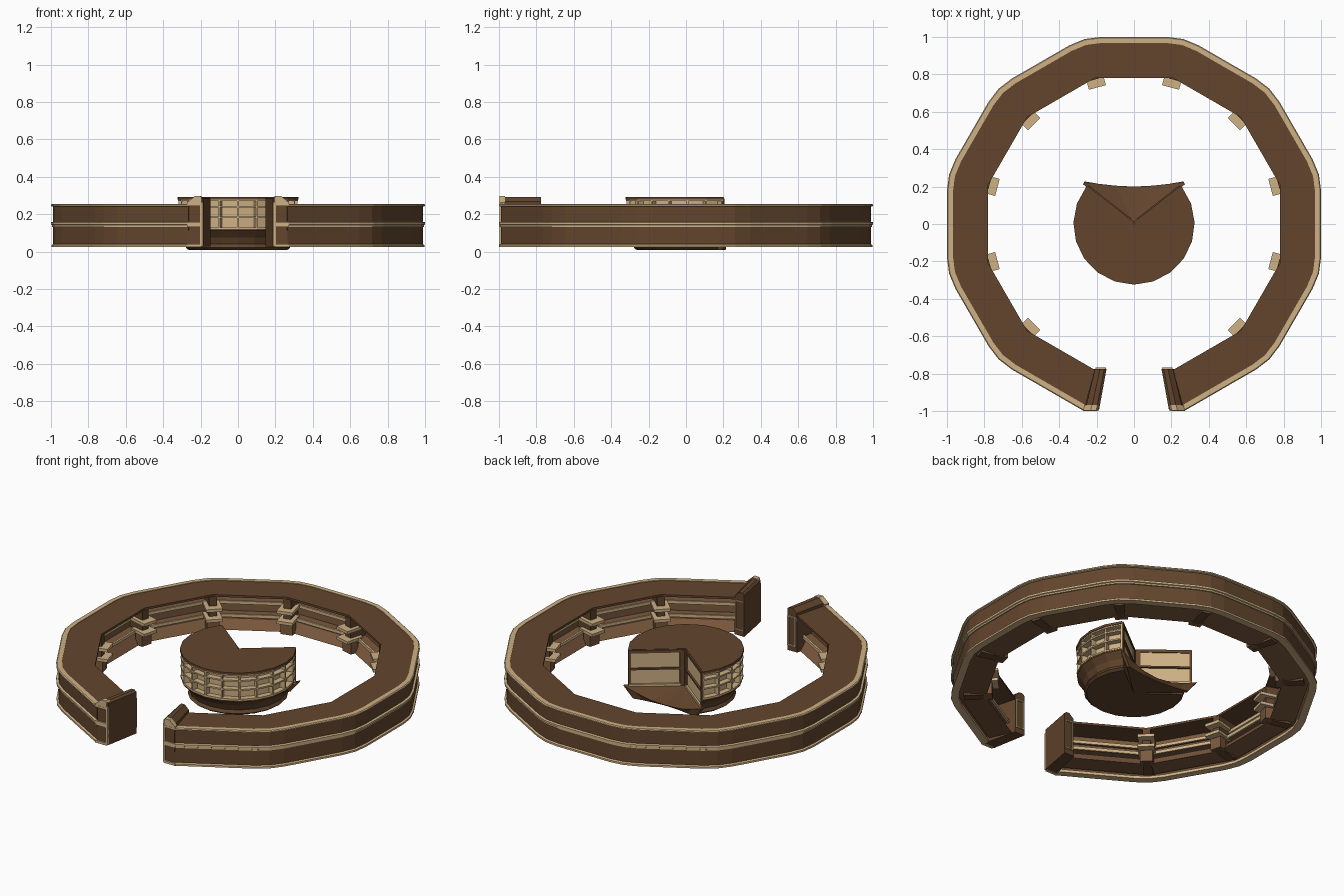
import bpy, bmesh
from math import sin, cos, radians, hypot
from mathutils import Vector

if "Cube" in bpy.data.objects:
    bpy.data.objects.remove(bpy.data.objects["Cube"])


def material(name, col):
    m = bpy.data.materials.new(name)
    m.diffuse_color = (*col, 1)
    m.use_nodes = True
    m.node_tree.nodes["Principled BSDF"].inputs["Base Color"].default_value = m.diffuse_color
    return m


BROWN = material("brown_wood", (0.125, 0.06, 0.026))
MID = material("mid_wood", (0.20, 0.10, 0.048))
TAN = material("pale_wood", (0.62, 0.44, 0.235))


def loft(name, rings, mat, mirror=False):
    """Solid through a row of matching closed cross-sections."""
    bm = bmesh.new()
    rows = [[bm.verts.new(p) for p in ring] for ring in rings]
    n = len(rows[0])
    for a, b in zip(rows, rows[1:]):
        for i in range(n):
            j = (i + 1) % n
            bm.faces.new((a[i], a[j], b[j], b[i]))
    bm.faces.new(rows[0])
    bm.faces.new(rows[-1])
    bmesh.ops.remove_doubles(bm, verts=bm.verts, dist=1e-5)
    bmesh.ops.triangulate(bm, faces=[f for f in bm.faces if len(f.verts) > 4])
    bmesh.ops.recalc_face_normals(bm, faces=bm.faces)
    me = bpy.data.meshes.new(name)
    bm.to_mesh(me)
    bm.free()
    me.materials.append(mat)
    ob = bpy.data.objects.new(name, me)
    bpy.context.collection.objects.link(ob)
    if mirror:
        ob.modifiers.new("mirror", 'MIRROR')
    return ob


def polar(r, deg, z):
    return (r * cos(radians(deg)), r * sin(radians(deg)), z)


# Dodecagon path open at the front, for an apothem of 1
CORNERS = [Vector(polar(1 / cos(radians(15)), -75 + 30 * k, 0)) for k in range(12)]
ROUNDED = [CORNERS[0]]
for p, c, q in zip(CORNERS, CORNERS[1:], CORNERS[2:]):
    a = c + (p - c).normalized() * 0.09
    b = c + (q - c).normalized() * 0.09
    ROUNDED += [a, (a + b) / 4 + c / 2, b]
ROUNDED.append(CORNERS[-1])


def ring(name, section, mat, path=ROUNDED):
    loft(name, [[(v.x * r, v.y * r, z) for r, z in section] for v in path], mat)


def rect(r0, r1, z0, z1):
    return [(r0, z0), (r1, z0), (r1, z1), (r0, z1)]


# Ring counter: outer wall, trims and top
ring("outer_wall", rect(0.965, 0.988, 0.03, 0.247), BROWN)
ring("top_trim", [(0.968, 0.243), (0.99, 0.241), (1, 0.244), (1, 0.251), (0.995, 0.256), (0.968, 0.256)], TAN)
ring("middle_trim", [(0.98, 0.131), (0.994, 0.133), (0.994, 0.142), (1, 0.145), (1, 0.157), (0.98, 0.163)], TAN)
ring("bottom_trim", [(0.955, 0.025), (0.998, 0.025), (0.998, 0.036), (0.985, 0.042), (0.955, 0.042)], TAN)
N = len(ROUNDED)
# Counter top: straight inner edge, rounded outer edge
OUT3 = [CORNERS[0]] * 3 + ROUNDED[1:-1] + [CORNERS[-1]] * 3
IN3 = [c for c in CORNERS for _ in range(3)]
for i in (0, 1):
    OUT3, IN3 = OUT3[1:-1], IN3[1:-1]
loft("counter_top", [[(i.x * 0.78, i.y * 0.78, 0.24), (o.x * 0.97, o.y * 0.97, 0.243),
                      (o.x * 0.97, o.y * 0.97, 0.253), (i.x * 0.78, i.y * 0.78, 0.253)]
                     for i, o in zip(IN3, OUT3)], BROWN)

# Stepped shelving inside the ring
ring("plinth", [(0.80, 0.03), (0.95, 0.05), (0.95, 0.085), (0.84, 0.085)], MID, CORNERS)
ring("shelf_back_low", rect(0.88, 0.95, 0.08, 0.165), MID, CORNERS)
ring("shelf_back_high", rect(0.925, 0.95, 0.16, 0.245), MID, CORNERS)
for nm, r, z in (("low_shelf", 0.83, 0.105), ("high_shelf", 0.87, 0.168)):
    ring(nm, rect(r, 0.95, z, z + 0.008), MID, CORNERS)
    ring(nm + "_edge", rect(r - 0.012, r, z - 0.005, z + 0.014), TAN, CORNERS)


# Posts at the ten inner corners, with pale corner shelves
def corner_block(name, ang, r0, r1, w, z0, z1, mat):
    t, s = radians(ang), []
    for r, k in ((r0, -w), (r0, w), (r1, w * 0.75 + 0.012), (r1, -w * 0.75 - 0.012)):
        s.append((r * cos(t) - k * sin(t), r * sin(t) + k * cos(t)))
    loft(name, [[(x, y, z) for x, y in s] for z in (z0, z1)], mat)


for k in range(10):
    a = -45 + 30 * k
    corner_block("post", a, 0.80, 0.95, 0.022, 0.03, 0.243, BROWN)
    corner_block("post_foot", a, 0.79, 0.84, 0.035, 0.03, 0.1, MID)
    for z in (0.105, 0.168):
        corner_block("corner_shelf", a, 0.756, 0.87, 0.047, z, z + 0.018, TAN)


# End panels either side of the entrance
def end_panel(name, y0, y1, section, mat):
    def row(y):
        f = (-y - 0.775) / 0.22
        return [(0.147 + 0.04 * f + s * (1 + 0.2 * f), y, z) for s, z in section]
    loft(name, [row(y0), row(y1)], mat, True)


PANEL = [(0, 0.028), (0, 0.283), (0.012, 0.293), (0.035, 0.293), (0.062, 0.268), (0.066, 0.028)]
end_panel("end_panel", -0.775, -0.99, PANEL, BROWN)
end_panel("end_cap_trim", -0.968, -0.998, [(0.006, 0.25), (0.006, 0.287), (0.012, 0.297), (0.037, 0.297), (0.07, 0.262), (0.07, 0.25)], TAN)
end_panel("end_front_edge", -0.985, -0.998, rect(0, 0.012, 0.03, 0.262), TAN)
for z0, z1 in ((0.243, 0.256), (0.133, 0.16), (0.025, 0.04)):
    end_panel("end_front_band", -0.98, -0.999, rect(0.006, 0.07, z0, z1), TAN)
# Pale frame on the inner face of each end panel
for sec in (rect(0.004, 0.012, 0.06, 0.24), rect(0.052, 0.06, 0.06, 0.24),
            rect(0.004, 0.06, 0.235, 0.243), rect(0.004, 0.06, 0.06, 0.068)):
    end_panel("end_frame", -0.768, -0.78, sec, TAN)

# Centre stand: round body with a wedge cut out at the back
STEPS = 14
ANGLES = [142 + 256 * i / STEPS for i in range(STEPS + 1)]


def arc(name, section, mat, angles=ANGLES):
    loft(name, [[polar(r, a, z) for r, z in section] for a in angles], mat)


arc("stand_base", [(0, 0.01), (0.265, 0.01), (0.28, 0.022), (0.27, 0.04), (0.285, 0.075),
                   (0.318, 0.112), (0.318, 0.12), (0, 0.12)], BROWN)
arc("stand_core", [(0, 0.115), (0.285, 0.115), (0.285, 0.283), (0, 0.283)], TAN)
arc("stand_top", [(0, 0.278), (0.324, 0.278), (0.324, 0.292), (0, 0.292)], BROWN)
for z in (0.12, 0.18, 0.235, 0.27):
    arc("stand_shelf", rect(0.28, 0.32, z, z + 0.009), TAN)
for a in ANGLES:
    a = min(max(a, 142.8), 397.2)
    arc("stand_divider", rect(0.28, 0.318, 0.12, 0.28), TAN, (a - 0.8, a + 0.8))

# Flared floor of the wedge
HALF = [(0, 0.20, 0.02), (0.1, 0.205, 0.028), (0.19, 0.215, 0.052), (0.265, 0.228, 0.08), (0.272, 0.212, 0.08)]
upper = [(0, 0, 0.075)] + HALF[::-1] + [(-x, y, z) for x, y, z in HALF[1:]]
lower = [(x * 0.8, y * 0.93, 0.01) for x, y, z in upper]
loft("wedge_floor", [lower, upper], BROWN)


# Pale panels, frames and shelf on both wedge walls
def wedge_wall(name, r0, r1, d, z0, z1, mat):
    u = Vector((cos(radians(38)), sin(radians(38))))
    n = Vector((-u.y, u.x))
    pts = [u * r0, u * r1, u * r1 + n * d, u * r0 + n * d]
    loft(name, [[(p.x, p.y, z) for p in pts] for z in (z0, z1)], mat, True)


wedge_wall("wedge_panel", 0.03, 0.315, 0.003, 0.075, 0.28, TAN)
wedge_wall("wedge_shelf", 0.03, 0.315, 0.014, 0.172, 0.182, BROWN)
wedge_wall("wedge_bottom_rail", 0.03, 0.32, 0.014, 0.07, 0.085, TAN)
wedge_wall("wedge_top_rail", 0.02, 0.32, 0.008, 0.272, 0.29, BROWN)
wedge_wall("wedge_inner_stile", 0.006, 0.035, 0.01, 0.07, 0.285, BROWN)
wedge_wall("wedge_outer_stile", 0.308, 0.322, 0.01, 0.07, 0.285, BROWN)
